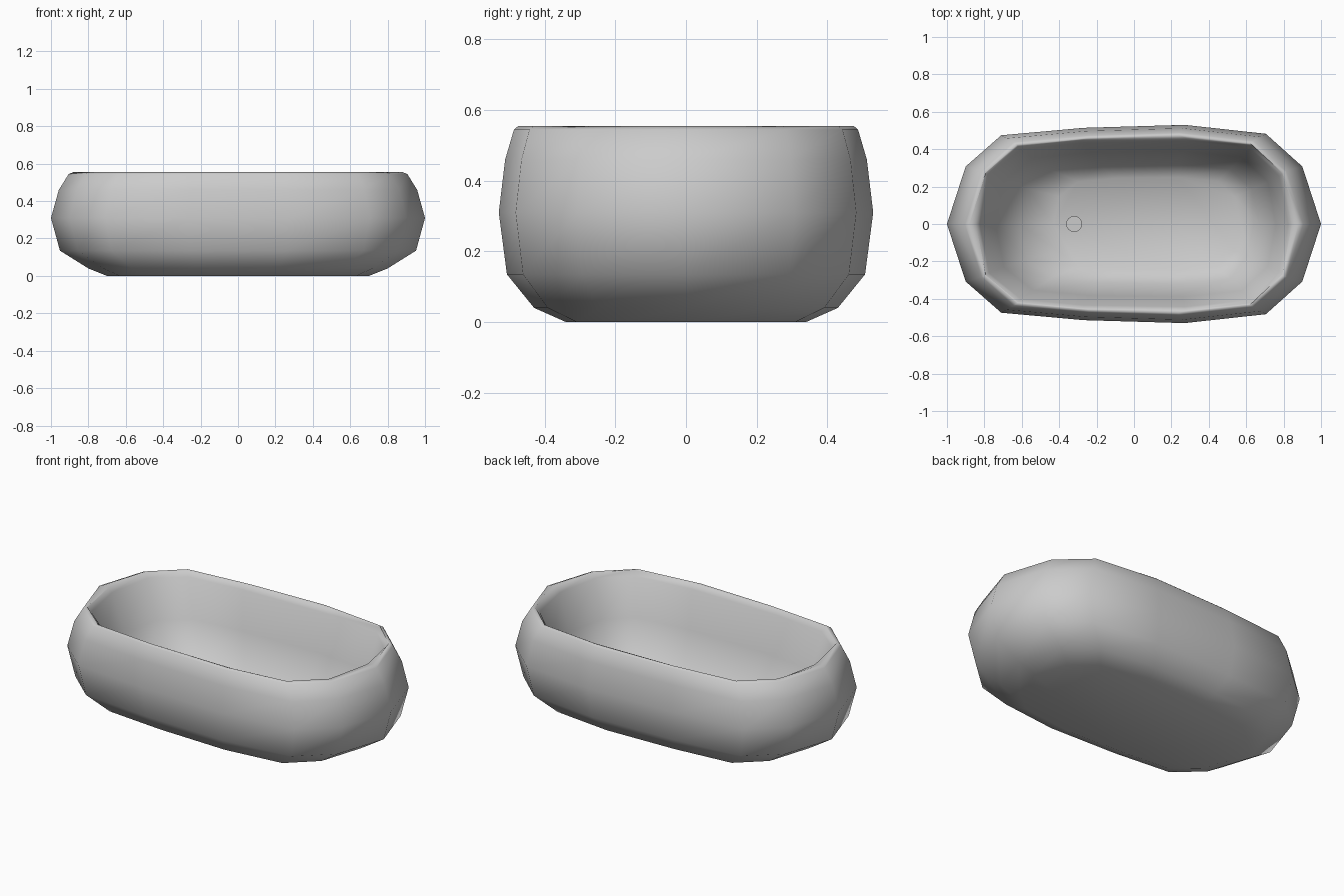
import bpy, bmesh

if "Cube" in bpy.data.objects:
    bpy.data.objects.remove(bpy.data.objects["Cube"])

# Plan outline of the tub, half of it (y >= 0), as fractions of half length / half width
HALF_PLAN = [(1, 0), (.9, .58), (.705, .91), (.27, 1),
             (-.27, .97), (-.71, .895), (-.9, .58), (-1, 0)]
INNER_PLAN = [(1, 0), (.94, .58), (.755, .915), (.33, 1),
              (-.33, .98), (-.735, .905), (-.94, .59), (-1, 0)]


def loop(half):
    return half + [(x, -y) for x, y in half[-2:0:-1]]


# Cross-section: half length, half width, height, shift along x
OUTER = [(.70, .34, 0, 0), (.80, .43, .04, 0), (.952, .507, .135, 0), (1, .53, .31, 0),
         (.958, .512, .46, 0), (.905, .487, .545, 0), (.88, .475, .555, 0)]
INNER = [(.845, .46, .55, 0), (.825, .443, .525, 0), (.75, .39, .31, .01),
         (.64, .32, .12, .03), (.50, .25, .06, .07)]

# Bathtub shell: rings bridged from the base, over the rim, to the basin floor
bm = bmesh.new()
rings = []
for section, plan in ((OUTER, HALF_PLAN), (INNER, INNER_PLAN)):
    for sx, sy, z, shift in section:
        rings.append([bm.verts.new((x * sx + shift, y * sy, z)) for x, y in loop(plan)])
n = len(rings[0])
for a, b in zip(rings, rings[1:]):
    for i in range(n):
        j = (i + 1) % n
        bm.faces.new((a[i], a[j], b[j], b[i]))
bm.faces.new(rings[0][::-1])
bm.faces.new(rings[-1])
bmesh.ops.recalc_face_normals(bm, faces=bm.faces)
mesh = bpy.data.meshes.new("bathtub_shell")
bm.to_mesh(mesh)
bm.free()
tub = bpy.data.objects.new("bathtub_shell", mesh)
bpy.context.collection.objects.link(tub)
for p in mesh.polygons:
    p.use_smooth = True

# Drain disc in the basin floor
bpy.ops.mesh.primitive_cylinder_add(vertices=16, radius=.043, depth=.03,
                                    location=(-.32, 0, .07))
bpy.context.object.name = "drain"
